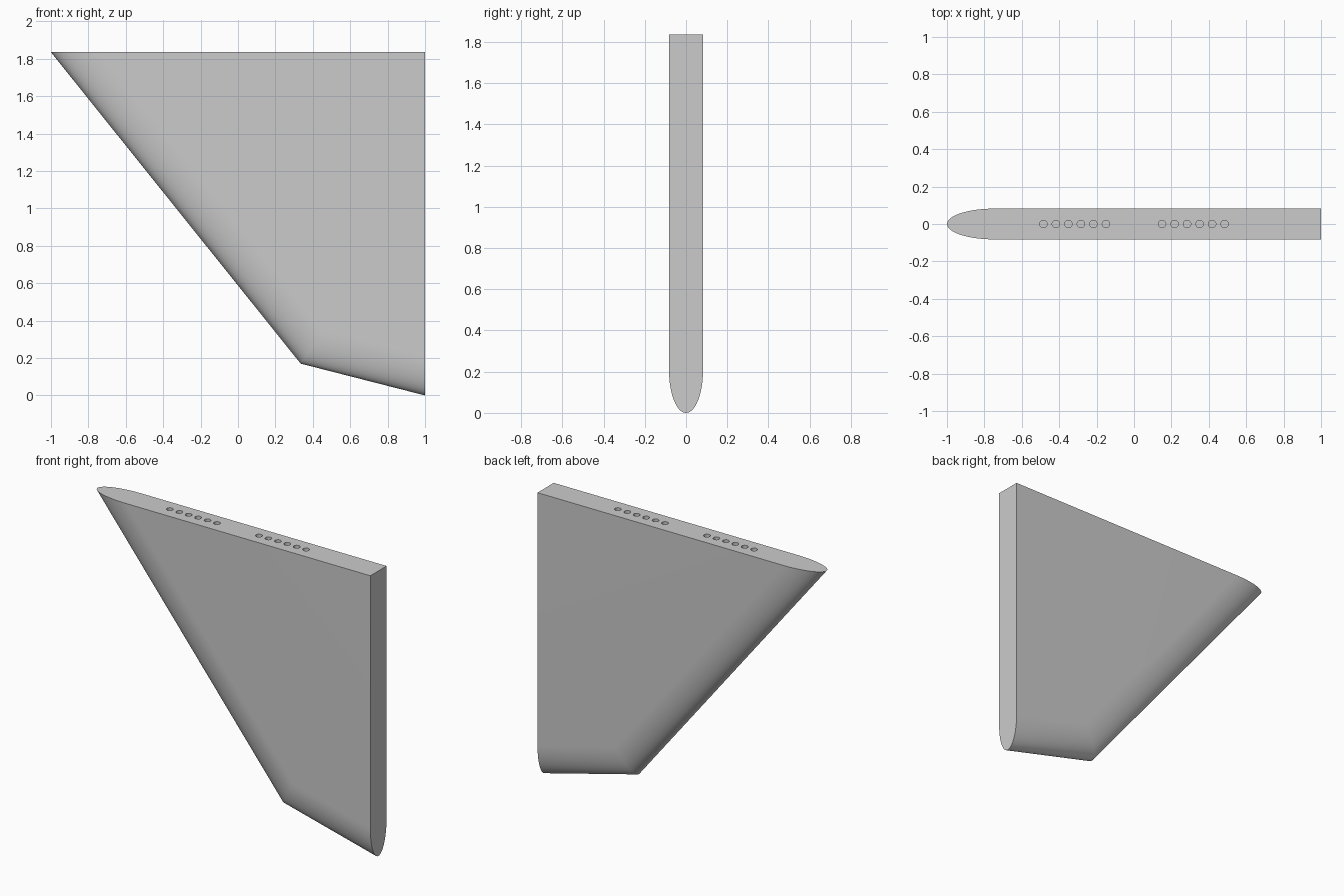
import bpy, bmesh
from math import sin, cos, pi, hypot
from mathutils import Vector

cube = bpy.data.objects.get("Cube")
if cube:
    bpy.data.objects.remove(cube, do_unlink=True)

HALF = 0.0825      # half thickness
ROUND = 0.2        # depth of the elliptical edge
TOP = 1.835
STEPS = 32

grey = bpy.data.materials.new("plain_grey")
grey.use_nodes = True
colour = (0.6, 0.6, 0.6, 1)
grey.diffuse_color = colour
grey.node_tree.nodes["Principled BSDF"].inputs["Base Color"].default_value = colour


def make_object(name, bm):
    bmesh.ops.recalc_face_normals(bm, faces=bm.faces[:])
    mesh = bpy.data.meshes.new(name)
    bm.to_mesh(mesh)
    bm.free()
    mesh.materials.append(grey)
    obj = bpy.data.objects.new(name, mesh)
    bpy.context.collection.objects.link(obj)
    return obj


# Outline of the rounded leading and lower edges
nose, knee, heel = Vector((-1, TOP)), Vector((0.335, 0.17)), Vector((1, 0))


def inward(a, b):
    d = (b - a).normalized()
    return Vector((-d.y, d.x))


n1, n2 = inward(nose, knee), inward(knee, heel)
miter = (n1 + n2) / (1 + n1.dot(n2))
shifts = [(nose, Vector((1 / n1.x, 0))), (knee, miter), (heel, Vector((0, 1 / n2.y)))]

# Fin body: offset outlines swept around a half ellipse
bm = bmesh.new()
rings = []
for i in range(STEPS + 1):
    t = -pi / 2 + pi * i / STEPS
    inset, y = ROUND * (1 - cos(t)), HALF * sin(t)
    points = [p + s * inset for p, s in shifts]
    rings.append([bm.verts.new((p.x, y, p.y)) for p in points])
for r, s in zip(rings, rings[1:]):
    for k in range(2):
        bm.faces.new((r[k], r[k + 1], s[k + 1], s[k]))
corners = [bm.verts.new((1, y, TOP)) for y in (-HALF, HALF)]
for ring, corner in ((rings[0], corners[0]), (rings[-1], corners[1])):
    bm.faces.new(ring + [corner])
for k in (0, 2):
    bm.faces.new([r[k] for r in rings] + corners[::-1])
fin = make_object("fin_body", bm)

# Two rows of six round holes in the top face
bm = bmesh.new()
for side in (-1, 1):
    for i in range(6):
        made = bmesh.ops.create_cone(bm, cap_ends=True, segments=24,
                                     radius1=0.02, radius2=0.02, depth=0.2)
        bmesh.ops.translate(bm, verts=made["verts"],
                            vec=(side * (0.15 + 0.067 * i), 0, TOP))
cutter = make_object("hole_cutter", bm)
cutter.hide_render = True

cut = fin.modifiers.new("holes", "BOOLEAN")
cut.operation, cut.solver, cut.object = "DIFFERENCE", "EXACT", cutter
bpy.ops.object.select_all(action="DESELECT")
bpy.context.view_layer.objects.active = fin
fin.select_set(True)
bpy.ops.object.modifier_apply(modifier=cut.name)
bpy.data.objects.remove(cutter, do_unlink=True)
bpy.ops.object.shade_smooth_by_angle(angle=pi / 6)
